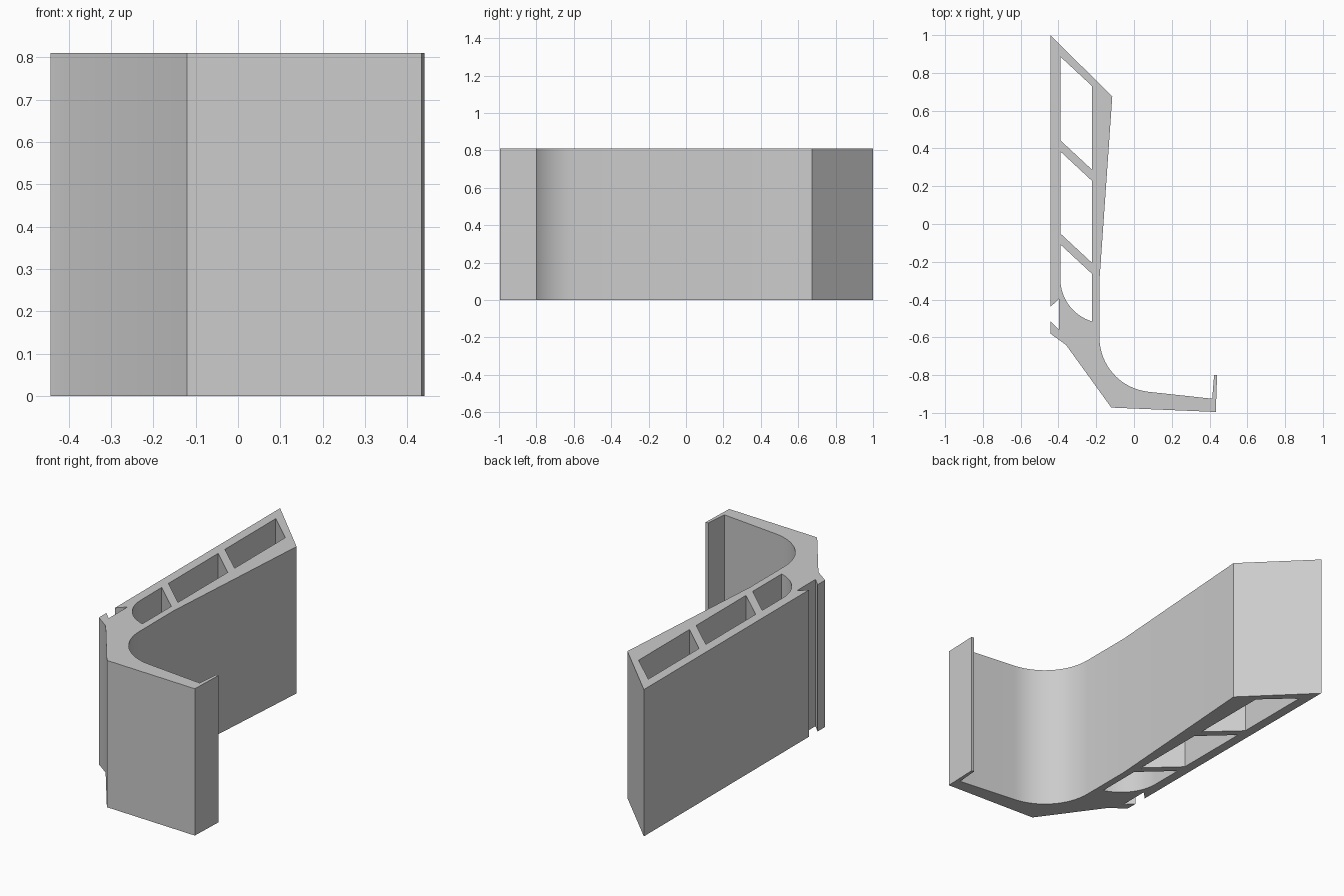
import bpy, bmesh
from math import sin, cos, radians

cube = bpy.data.objects.get("Cube")
if cube:
    bpy.data.objects.remove(cube, do_unlink=True)

HEIGHT = 0.81


def arc(cx, cy, radius, start, end, steps=16):
    """Points along a circular arc, angles in degrees."""
    angles = [radians(start + (end - start) * i / steps) for i in range(steps + 1)]
    return [(cx + radius * cos(a), cy + radius * sin(a)) for a in angles]


def slanted_cell(top, bottom):
    """Hollow between two sloping ribs; top and bottom are heights at the left wall."""
    left, right, drop = -0.39, -0.222, 0.156
    return [(left, top), (right, top - drop), (right, bottom - drop), (left, bottom)]


# Outer outline: tall blade, inner bend, foot with lip, outer corner, slot
outline = [(-0.443, 1.0), (-0.115, 0.675), (-0.183, -0.30)]
outline += arc(0.107, -0.60, 0.29, 180, 264)
outline += [(0.414, -0.925), (0.424, -0.80), (0.44, -0.80), (0.433, -0.995),
            (-0.12, -0.972), (-0.36, -0.64), (-0.443, -0.58), (-0.443, -0.515),
            (-0.398, -0.56), (-0.398, -0.396), (-0.443, -0.44)]

# Hollow cells: two slanted ones and one with a rounded end
rounded_cell = [(-0.222, -0.264), (-0.39, -0.108)]
rounded_cell += arc(-0.154, -0.29, 0.236, 180, 253)
cells = [slanted_cell(0.886, 0.443), slanted_cell(0.384, -0.05), rounded_cell]

# Fill the cross-section around the cells and extrude it upward
bm = bmesh.new()
for loop in [outline] + cells:
    verts = [bm.verts.new((x, y, 0)) for x, y in loop]
    for i, v in enumerate(verts):
        bm.edges.new((v, verts[i - 1]))
bmesh.ops.triangle_fill(bm, use_beauty=True, use_dissolve=False, edges=bm.edges[:])
result = bmesh.ops.extrude_face_region(bm, geom=bm.faces[:], use_keep_orig=True)
top_verts = [g for g in result["geom"] if isinstance(g, bmesh.types.BMVert)]
bmesh.ops.translate(bm, verts=top_verts, vec=(0, 0, HEIGHT))
bmesh.ops.recalc_face_normals(bm, faces=bm.faces[:])
mesh = bpy.data.meshes.new("hollow_profile")
bm.to_mesh(mesh)
bm.free()

# Plain grey material
grey = bpy.data.materials.new("light_grey")
grey.use_nodes = True
colour = (0.6, 0.6, 0.6, 1)
grey.diffuse_color = colour
grey.node_tree.nodes["Principled BSDF"].inputs["Base Color"].default_value = colour
mesh.materials.append(grey)

profile = bpy.data.objects.new("hollow_profile", mesh)
bpy.context.collection.objects.link(profile)
bpy.ops.object.select_all(action="DESELECT")
profile.select_set(True)
bpy.context.view_layer.objects.active = profile
bpy.ops.object.shade_smooth_by_angle(angle=radians(25))
